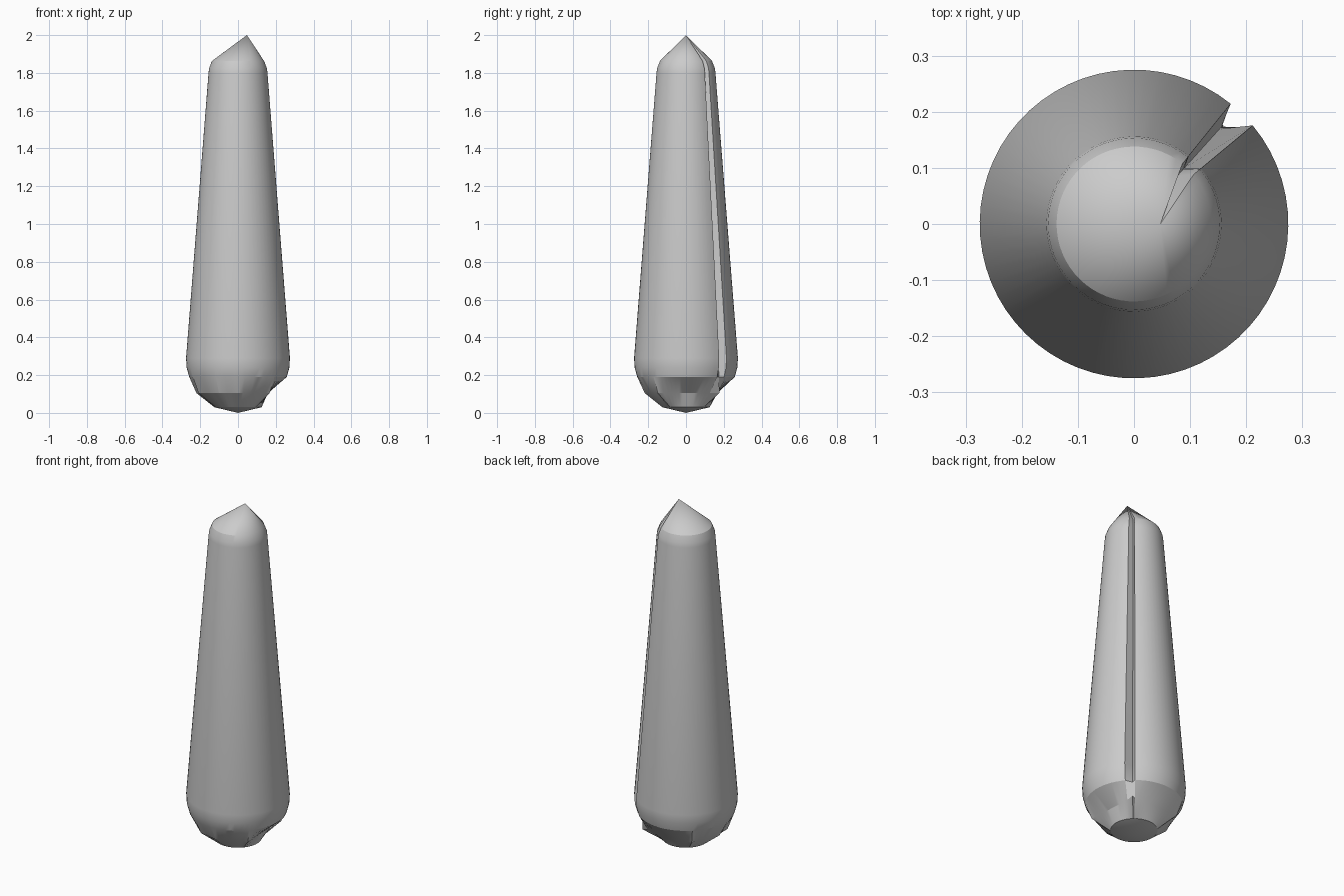
import bpy, bmesh, math
from math import radians, cos, sin

if "Cube" in bpy.data.objects:
    bpy.data.objects.remove(bpy.data.objects["Cube"])

# Column angles: one full turn starting and ending at the lips of the groove
N = 60
START, END, FLOOR = 51.2, 399.7, 408.0
angles = [START + (END - START) * i / N for i in range(N + 1)] + [FLOOR]

# Faceted polygon near the base: (angle, radius), wider facets beside the groove
KNUCKLES = [(48, .238), (135, .222), (180, .213), (202, .215), (225, .226),
            (247, .215), (270, .213), (315, .222), (408, .238)]


def facet_radius(a):
    """Radius of the knuckle polygon along direction a."""
    a = (a - 48) % 360 + 48
    for (a0, r0), (a1, r1) in zip(KNUCKLES, KNUCKLES[1:]):
        if a0 <= a <= a1:
            p, q = radians(a - a0), radians(a1 - a)
            return r0 * r1 * sin(p + q) / (r0 * sin(q) + r1 * sin(p))
    return .22


# Rings: height, outer radius (None = knuckle polygon), groove floor radius
RINGS = [(.03, .125, .125), (.105, None, .238), (.19, .258, .235),
         (.24, .272, .232), (.29, .275, .228), (1.8, .156, .134),
         (1.825, .153, .13), (1.863, .138, .115)]

bm = bmesh.new()
loops = []
for z, r, floor in RINGS:
    loop = []
    for i, a in enumerate(angles):
        rad = floor if i == N + 1 else (r or facet_radius(a))
        t = radians(a)
        loop.append(bm.verts.new((rad * cos(t), rad * sin(t), z)))
    loops.append(loop)

# Base pole and off-centre tip
base = bm.verts.new((0, 0, 0))
tip = bm.verts.new((.047, 0, 2))
n = len(angles)
for lo, hi in zip(loops, loops[1:]):
    for i in range(n):
        j = (i + 1) % n
        bm.faces.new((lo[i], lo[j], hi[j], hi[i]))
for i in range(n):
    j = (i + 1) % n
    bm.faces.new((base, loops[0][j], loops[0][i]))
    bm.faces.new((tip, loops[-1][i], loops[-1][j]))
bmesh.ops.recalc_face_normals(bm, faces=bm.faces)

mesh = bpy.data.meshes.new("grooved_spike")
bm.to_mesh(mesh)
bm.free()
spike = bpy.data.objects.new("grooved_spike", mesh)
bpy.context.collection.objects.link(spike)
bpy.context.view_layer.objects.active = spike
spike.select_set(True)
bpy.ops.object.shade_smooth_by_angle(angle=radians(18))
